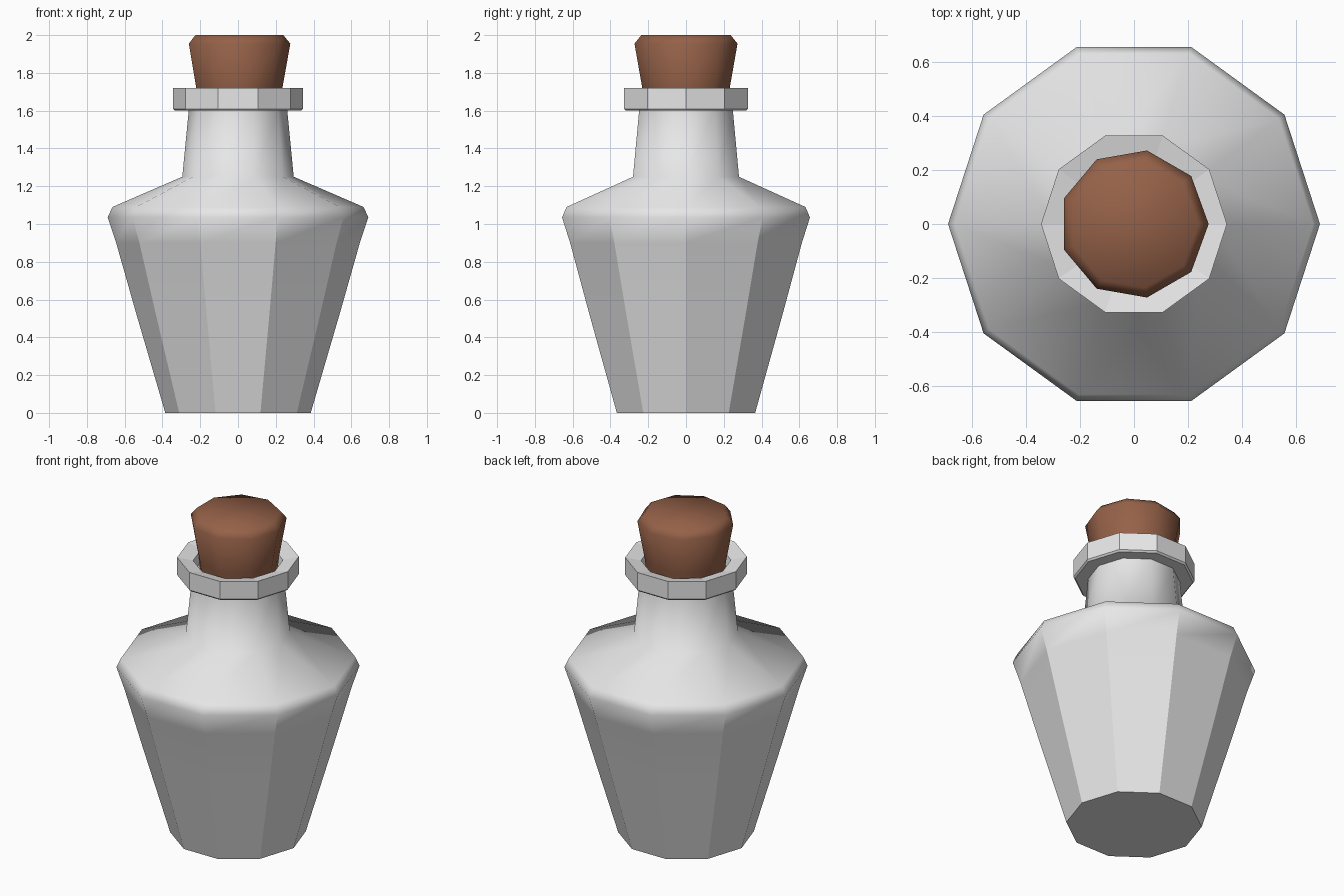
import bpy, bmesh, math

if "Cube" in bpy.data.objects:
    bpy.data.objects.remove(bpy.data.objects["Cube"])


def material(name, rgb):
    m = bpy.data.materials.new(name)
    m.diffuse_color = (*rgb, 1.0)
    m.use_nodes = True
    m.node_tree.nodes["Principled BSDF"].inputs["Base Color"].default_value = m.diffuse_color
    return m


def lathe(name, profile, sides, mat, smooth=True, sharp_below=None):
    """Spin (radius, z) points around z, capping both ends."""
    bm = bmesh.new()
    rings = []
    for r, z in profile:
        rings.append([bm.verts.new((r * math.cos(2 * math.pi * i / sides),
                                    r * math.sin(2 * math.pi * i / sides), z))
                      for i in range(sides)])
    for a, b in zip(rings, rings[1:]):
        for i in range(sides):
            j = (i + 1) % sides
            bm.faces.new((a[i], a[j], b[j], b[i])).smooth = smooth
    bm.faces.new(rings[0][::-1]).smooth = False
    bm.faces.new(rings[-1]).smooth = smooth
    # keep the base rim and the faceted upright edges crisp
    if sharp_below is not None:
        for e in bm.edges:
            z1, z2 = (v.co.z for v in e.verts)
            upright = abs(z1 - z2) > 0.01
            if (upright and max(z1, z2) < sharp_below) or max(z1, z2) < 0.01:
                e.smooth = False
    me = bpy.data.meshes.new(name)
    bm.to_mesh(me)
    bm.free()
    me.materials.append(mat)
    ob = bpy.data.objects.new(name, me)
    bpy.context.collection.objects.link(ob)
    return ob


glass = material("pale grey", (0.8, 0.8, 0.8))
cork = material("cork brown", (0.30, 0.12, 0.065))

# Faceted body with smooth shoulder and neck
lathe("bottle_body",
      [(0.385, 0), (0.54, 0.53), (0.645, 0.9), (0.69, 1.035), (0.665, 1.09),
       (0.295, 1.25), (0.26, 1.61), (0.255, 1.64)],
      10, glass, sharp_below=1.05)

# Flat-shaded lip whose top dips slightly towards the mouth
lathe("bottle_lip",
      [(0.255, 1.6), (0.335, 1.6), (0.345, 1.61), (0.345, 1.72), (0.255, 1.70),
       (0.245, 1.64)],
      10, glass, smooth=False)

# Nine-sided tapered stopper with a bevelled top
lathe("cork_stopper",
      [(0.225, 1.63), (0.235, 1.72), (0.277, 1.955), (0.24, 2.0)],
      9, cork)
